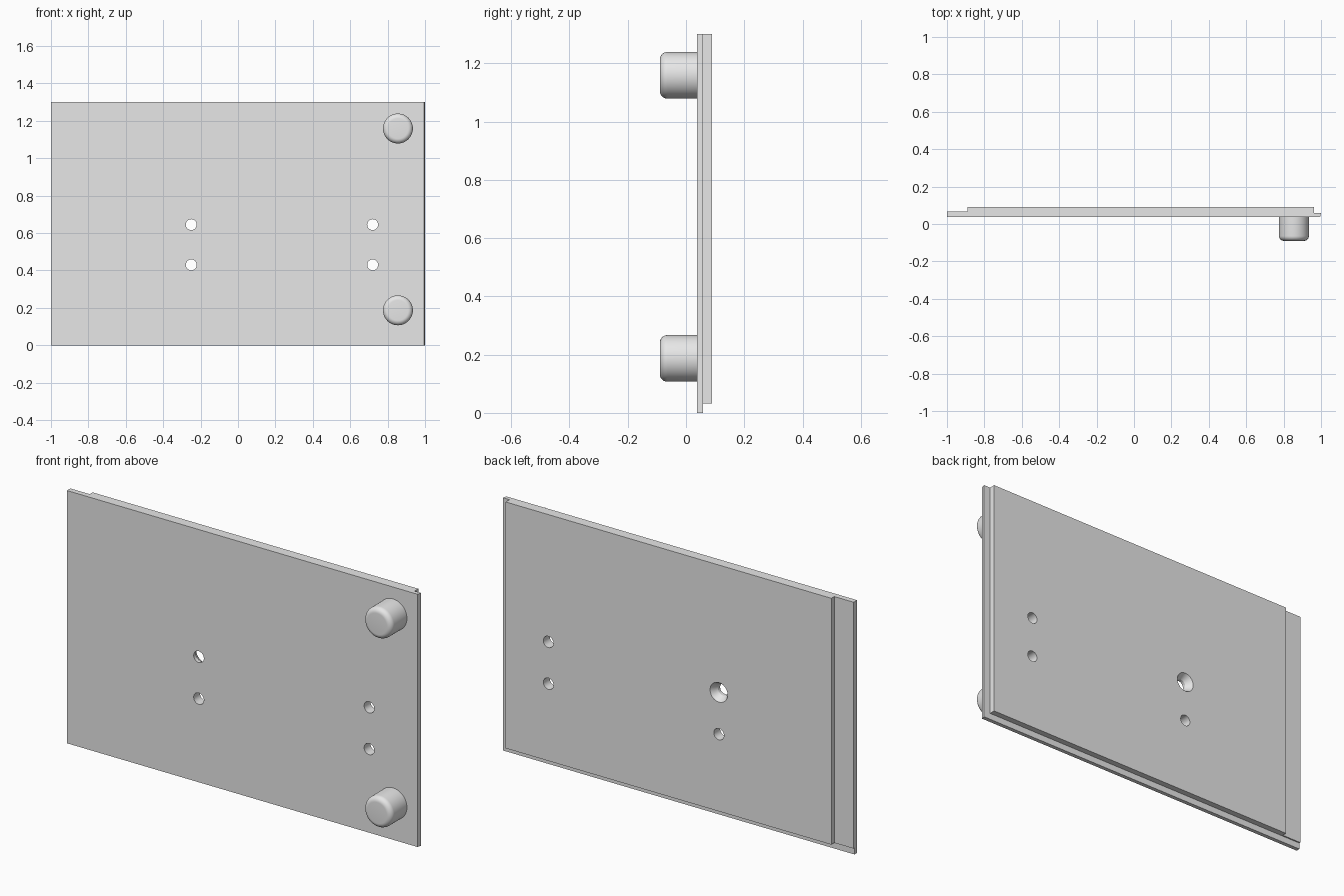
import bpy, bmesh, math
from mathutils import Matrix

if "Cube" in bpy.data.objects:
    bpy.data.objects.remove(bpy.data.objects["Cube"], do_unlink=True)

GREY = (0.8, 0.8, 0.8, 1.0)
grey = bpy.data.materials.new("plain grey")
grey.use_nodes = True
grey.diffuse_color = GREY
grey.node_tree.nodes["Principled BSDF"].inputs["Base Color"].default_value = GREY

HEIGHT, FRONT, LIP, FLANGE, BACK = 1.3, 0.038, 0.059, 0.066, 0.09


def finish(name, bm):
    """Turn a bmesh into a named grey object."""
    bmesh.ops.recalc_face_normals(bm, faces=bm.faces)
    mesh = bpy.data.meshes.new(name)
    bm.to_mesh(mesh)
    bm.free()
    mesh.materials.append(grey)
    obj = bpy.data.objects.new(name, mesh)
    bpy.context.collection.objects.link(obj)
    return obj


def prism(name, outline, z0, z1):
    """Extrude an (x, y) outline upwards."""
    bm = bmesh.new()
    face = bm.faces.new([bm.verts.new((x, y, z0)) for x, y in outline])
    moved = bmesh.ops.extrude_face_region(bm, geom=[face])["geom"]
    verts = [v for v in moved if isinstance(v, bmesh.types.BMVert)]
    bmesh.ops.translate(bm, verts=verts, vec=(0, 0, z1 - z0))
    return finish(name, bm)


def lathe(name, profile, x, z, steps=48):
    """Spin a (radius, y) profile about an axis along y."""
    bm = bmesh.new()
    verts = [bm.verts.new((r, y, 0)) for r, y in profile]
    edges = [bm.edges.new(pair) for pair in zip(verts, verts[1:])]
    bmesh.ops.spin(bm, geom=verts + edges, cent=(0, 0, 0), axis=(0, 1, 0),
                   angle=math.tau, steps=steps)
    bmesh.ops.remove_doubles(bm, verts=bm.verts, dist=1e-5)
    bmesh.ops.transform(bm, verts=bm.verts, matrix=Matrix.Translation((x, 0, z)))
    return finish(name, bm)


def select(obj):
    bpy.ops.object.select_all(action="DESELECT")
    obj.select_set(True)
    bpy.context.view_layer.objects.active = obj


def combine(target, tool, operation):
    """Apply a boolean and discard the tool."""
    tool.hide_render = True
    select(target)
    mod = target.modifiers.new(operation, "BOOLEAN")
    mod.operation, mod.solver, mod.object = operation, "EXACT", tool
    bpy.ops.object.modifier_apply(modifier=mod.name)
    bpy.data.objects.remove(tool, do_unlink=True)


# Panel: thin front sheet, with a raised back and side flange above the bottom lip
panel = prism("panel", [(-1, FRONT), (0.995, FRONT), (1, LIP), (-1, LIP)], 0, HEIGHT)
raised_back = prism("raised_back", [(-1, 0.05), (0.963, 0.05), (0.963, BACK),
                                    (-0.89, BACK), (-0.89, FLANGE), (-1, FLANGE)],
                    0.033, HEIGHT)
combine(panel, raised_back, "UNION")

# Screw holes, one of them countersunk from the back
R = 0.029
for x in (-0.25, 0.72):
    for z in (0.43, 0.645):
        outline = [(0, 0), (R, 0), (R, 0.2), (0, 0.2)]
        if x < 0 and z > 0.5:
            outline = [(0, 0), (R, 0), (R, 0.055), (0.05, BACK), (0.05, 0.2), (0, 0.2)]
        combine(panel, lathe("hole_cutter", outline, x, z), "DIFFERENCE")
select(panel)
bpy.ops.object.shade_smooth_by_angle(angle=math.radians(30))

# Round feet with filleted ends
RADIUS, FILLET, TIP = 0.08, 0.026, -0.09
arc = [(RADIUS - FILLET + FILLET * math.sin(a), TIP + FILLET - FILLET * math.cos(a))
       for a in (math.pi / 2 * i / 8 for i in range(9))]
for name, z in (("lower_foot", 0.187), ("upper_foot", 1.159)):
    foot = lathe(name, [(0, TIP)] + arc + [(RADIUS, FRONT), (0, FRONT)], 0.855, z)
    select(foot)
    bpy.ops.object.shade_smooth_by_angle(angle=math.radians(30))
